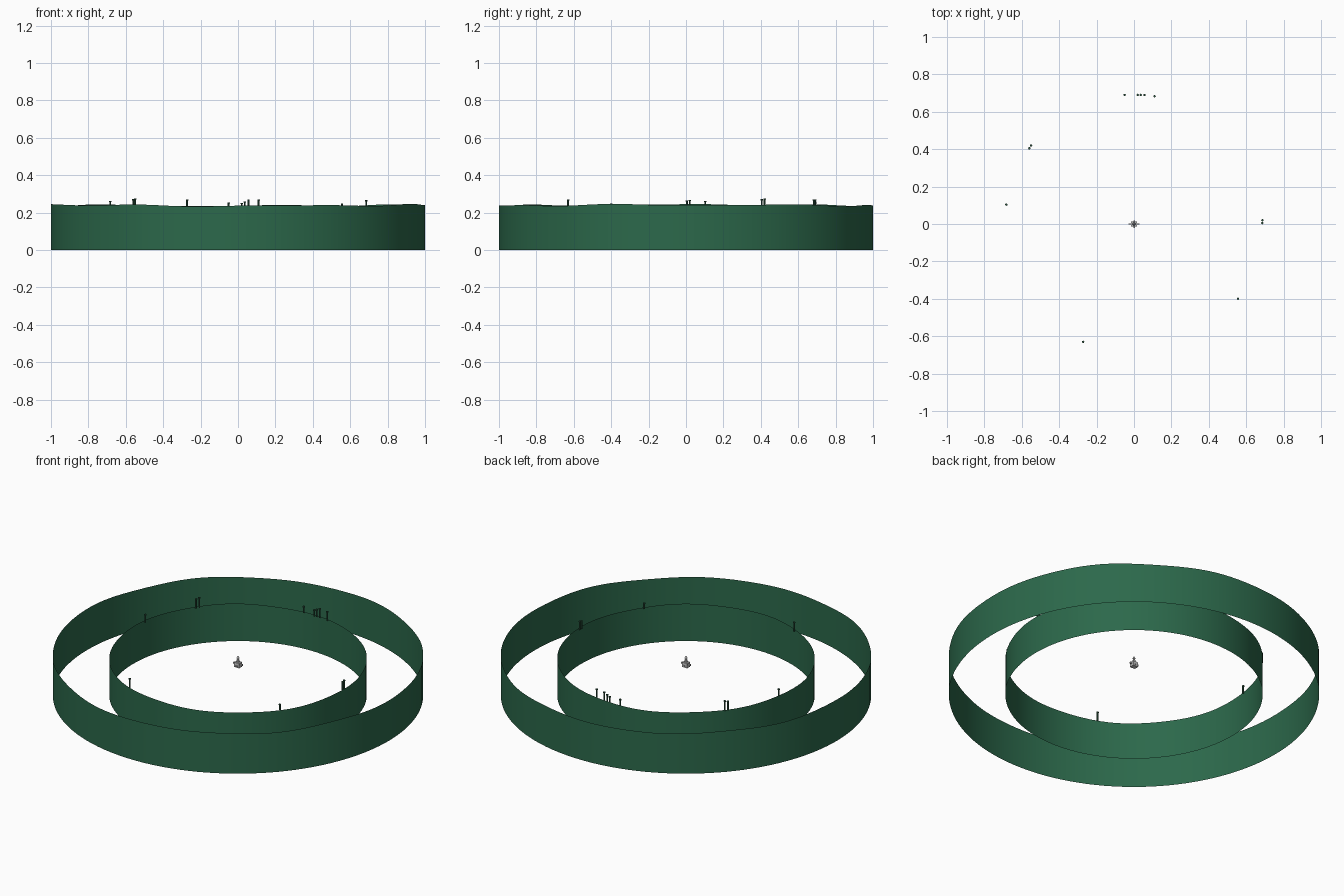
import bpy, bmesh, math
from mathutils import Matrix

if "Cube" in bpy.data.objects:
    bpy.data.objects.remove(bpy.data.objects["Cube"])


def material(name, rgb):
    m = bpy.data.materials.new(name)
    m.diffuse_color = (*rgb, 1)
    m.use_nodes = True
    m.node_tree.nodes["Principled BSDF"].inputs["Base Color"].default_value = m.diffuse_color
    return m


GREEN = material("hedge_green", (0.025, 0.14, 0.07))
DARK = material("dark_green", (0.025, 0.09, 0.05))


def finish(bm, name, mat=None, smooth=False):
    me = bpy.data.meshes.new(name)
    bm.to_mesh(me)
    bm.free()
    ob = bpy.data.objects.new(name, me)
    bpy.context.collection.objects.link(ob)
    if mat:
        me.materials.append(mat)
    if smooth:
        for p in me.polygons:
            p.use_smooth = True
    return ob


def ring_wall(name, radius, height, n=128):
    """Open sheet wall with an uneven top edge."""
    bm = bmesh.new()
    rows = []
    for i in range(n):
        a = math.tau * i / n
        x, y = radius * math.cos(a), radius * math.sin(a)
        rows.append((bm.verts.new((x, y, 0)), bm.verts.new((x, y, height(a)))))
    for i in range(n):
        (a0, a1), (b0, b1) = rows[i], rows[(i + 1) % n]
        bm.faces.new((a0, b0, b1, a1))
    return finish(bm, name, GREEN, True)


def box(bm, centre, size):
    m = Matrix.Translation(centre) @ Matrix.Diagonal((*size, 1))
    bmesh.ops.create_cube(bm, size=1, matrix=m)


def rod(bm, x, y, z0, z1, r, sides=8, r2=None):
    bmesh.ops.create_cone(bm, cap_ends=True, segments=sides, radius1=r,
                          radius2=r if r2 is None else r2, depth=z1 - z0,
                          matrix=Matrix.Translation((x, y, (z0 + z1) / 2)))


# Backdrop walls with rolling skyline
ring_wall("outer_wall", 1.0, lambda a: 0.240 + 0.003 * math.cos(2 * a)
          + 0.003 * math.cos(7 * a + 2.6) + 0.002 * math.sin(11 * a))
ring_wall("inner_wall", 0.695, lambda a: 0.221 + 0.002 * math.sin(3 * a)
          + 0.002 * math.cos(8 * a + 1))

# Little posts standing along the inner wall: x, y, top
POSTS = [(-0.05, 0.69, 0.255), (0.02, 0.69, 0.253), (0.036, 0.69, 0.26),
         (0.056, 0.69, 0.27), (0.11, 0.683, 0.27), (-0.56, 0.405, 0.272),
         (-0.55, 0.42, 0.277), (-0.683, 0.103, 0.262), (0.686, 0.02, 0.268),
         (0.686, 0.005, 0.265), (0.556, -0.40, 0.25), (-0.272, -0.63, 0.27)]
for i, (x, y, top) in enumerate(POSTS):
    bm = bmesh.new()
    rod(bm, x, y, 0.215, top - 0.006, 0.005)
    rod(bm, x, y, top - 0.006, top, 0.0065)
    finish(bm, f"post_{i + 1}", DARK)

# Small grey centre piece: base block, side arms, mast with cap
bm = bmesh.new()
box(bm, (0, 0, 0.185), (0.034, 0.028, 0.028))
box(bm, (0, 0, 0.188), (0.058, 0.008, 0.010))
box(bm, (0.002, -0.002, 0.180), (0.008, 0.04, 0.008))
rod(bm, 0, 0, 0.198, 0.222, 0.009, 10, 0.006)
rod(bm, 0, 0, 0.222, 0.234, 0.008, 10, 0.003)
finish(bm, "centre_piece")
